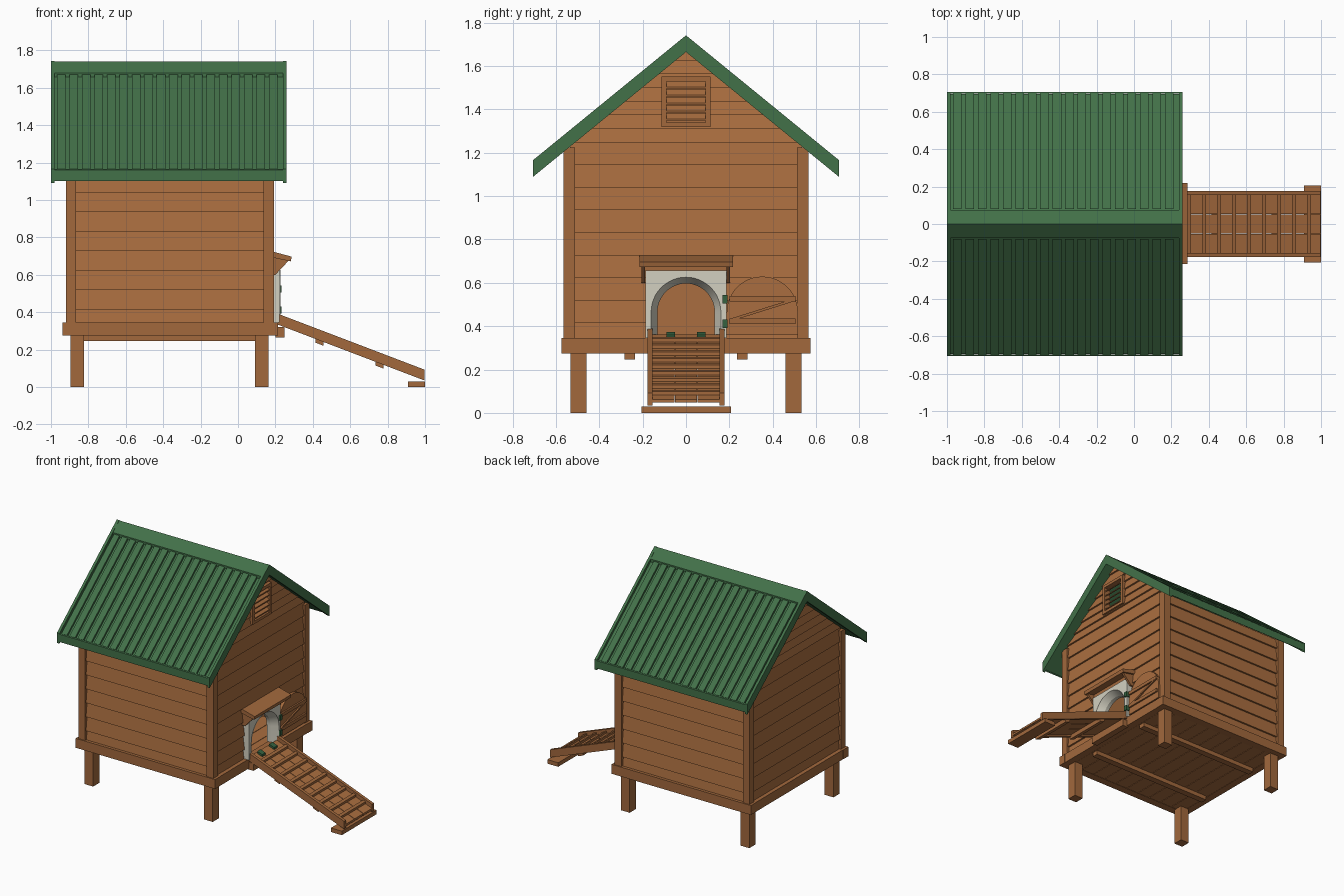
import bpy, bmesh, math
from mathutils import Vector

if "Cube" in bpy.data.objects:
    bpy.data.objects.remove(bpy.data.objects["Cube"])


def material(name, rgb):
    m = bpy.data.materials.new(name)
    m.diffuse_color = (*rgb, 1)
    m.use_nodes = True
    m.node_tree.nodes["Principled BSDF"].inputs["Base Color"].default_value = m.diffuse_color
    return m


WOOD = material("warm wood", (0.40, 0.155, 0.050))
TRIM = material("trim wood", (0.36, 0.140, 0.046))
GREEN = material("roof green", (0.055, 0.165, 0.066))
HINGE = material("hinge green", (0.035, 0.120, 0.050))
CREAM = material("cream paint", (0.65, 0.63, 0.53))


def finish(name, bm, mat):
    bmesh.ops.recalc_face_normals(bm, faces=bm.faces)
    me = bpy.data.meshes.new(name)
    bm.to_mesh(me)
    bm.free()
    me.materials.append(mat)
    ob = bpy.data.objects.new(name, me)
    bpy.context.collection.objects.link(ob)
    return ob


def prism_bm(pts, axis, a, b):
    """Extrude a 2D outline along x (points are y,z) or y (points are x,z)."""
    bm = bmesh.new()
    put = (lambda p, t: (t, p[0], p[1])) if axis == 'x' else (lambda p, t: (p[0], t, p[1]))
    lo = [bm.verts.new(put(p, a)) for p in pts]
    hi = [bm.verts.new(put(p, b)) for p in pts]
    bm.faces.new(lo)
    bm.faces.new(hi[::-1])
    n = len(pts)
    for i in range(n):
        bm.faces.new((lo[i], lo[(i + 1) % n], hi[(i + 1) % n], hi[i]))
    return bm


def prism(name, pts, axis, a, b, mat):
    return finish(name, prism_bm(pts, axis, a, b), mat)


def box(name, x0, x1, y0, y1, z0, z1, mat):
    return prism(name, [(x0, z0), (x1, z0), (x1, z1), (x0, z1)], 'y', y0, y1, mat)


def arch(r, cy=0.0, base=0.345, cz=0.465, n=24):
    arc = [(cy - r * math.cos(math.pi * i / n), cz + r * math.sin(math.pi * i / n)) for i in range(n + 1)]
    return [(cy - r, base)] + arc + [(cy + r, base)]


def cut(ob, cutter):
    mod = ob.modifiers.new("opening", 'BOOLEAN')
    mod.operation, mod.solver, mod.object = 'DIFFERENCE', 'EXACT', cutter
    bpy.context.view_layer.objects.active = ob
    bpy.ops.object.modifier_apply(modifier=mod.name)
    bpy.data.objects.remove(cutter)


# Lapped siding: sawtooth outline, out = outer face, sign = outward direction
LAPS = [0.31 + 0.1042 * i for i in range(10)]


def siding(out, sign, laps):
    pts = [(out - sign * 0.035, laps[-1]), (out - sign * 0.035, laps[0])]
    for lo, hi in zip(laps, laps[1:]):
        pts += [(out, lo), (out - sign * 0.013, hi)]
    return pts


for s, label in ((-1, "front"), (1, "back")):
    prism(label + "_wall", siding(s * 0.556, s, LAPS[:9] + [1.22]), 'x', -0.88, 0.155, WOOD)

PITCH = 0.816
gable_laps = LAPS + [LAPS[-1] + 0.0632 * i for i in range(1, 8)]
for out, s, label in ((0.186, 1, "entrance"), (-0.911, -1, "rear")):
    bm = prism_bm(siding(out, s, gable_laps), 'y', -0.535, 0.535)
    for side in (-1, 1):
        bmesh.ops.bisect_plane(bm, geom=bm.verts[:] + bm.edges[:] + bm.faces[:], plane_co=(0, 0, 1.685),
                               plane_no=Vector((0, side * PITCH, 1)).normalized(), clear_outer=True)
        bmesh.ops.holes_fill(bm, edges=[e for e in bm.edges if e.is_boundary], sides=0)
    wall = finish(label + "_gable_wall", bm, WOOD)
    if s == 1:
        cut(wall, prism("door_cutter", arch(0.155, base=0.33), 'x', 0.1, 0.3, WOOD))
        cut(wall, box("vent_cutter", 0.1, 0.3, -0.092, 0.092, 1.338, 1.532, WOOD))

# Corner posts and legs
for s in (-1, 1):
    for x0, x1, lx in ((-0.92, -0.865, -0.895), (0.136, 0.193, 0.092)):
        box("corner_post", x0, x1, *sorted((s * 0.512, s * 0.566)), 0.34, 1.225, TRIM)
        box("leg", lx, lx + 0.072, *sorted((s * 0.46, s * 0.532)), 0, 0.285, TRIM)
    # Base frame and floor runners
    box("base_side_beam", -0.938, 0.213, *sorted((s * 0.515, s * 0.574)), 0.275, 0.345, TRIM)
    box("floor_runner", -0.87, 0.145, s * 0.26 - 0.024, s * 0.26 + 0.024, 0.246, 0.278, TRIM)
box("base_rear_beam", -0.936, -0.88, -0.515, 0.515, 0.275, 0.345, TRIM)
box("base_entrance_beam", 0.155, 0.211, -0.515, 0.515, 0.275, 0.345, TRIM)
for i in range(10):
    x = -0.88 + 0.1035 * i
    box("floor_plank", x, x + 0.1, -0.52, 0.52, 0.277, 0.305, WOOD)


# Roof: pieces follow the slope, top/bottom are heights measured at the ridge
def roof_part(name, x0, x1, y0, y1, top, bottom):
    for s in (-1, 1):
        pts = [(s * y0, top - PITCH * y0), (s * y1, top - PITCH * y1),
               (s * y1, bottom - PITCH * y1), (s * y0, bottom - PITCH * y0)]
        prism(name, pts, 'x', x0, x1, GREEN)


roof_part("roof_panel", -0.98, 0.24, 0, 0.695, 1.718, 1.675)
roof_part("ridge_cap", -0.98, 0.24, 0, 0.075, 1.74, 1.70)
roof_part("eave_trim", -0.98, 0.24, 0.698, 0.705, 1.735, 1.678)
for x in (-1.0, 0.24):
    roof_part("barge_board", x, x + 0.02, 0, 0.705, 1.742, 1.665)
RIBS = 18
for i in range(RIBS):
    x = -0.968 + i * 1.2 / RIBS
    roof_part("roof_rib", x, x + 0.046, 0.08, 0.70, 1.737, 1.71)

# Gable vent: frame and tilted slats
for s in (-1, 1):
    box("vent_frame_side", 0.15, 0.2, *sorted((s * 0.09, s * 0.112)), 1.318, 1.552, TRIM)
for z in (1.318, 1.53):
    box("vent_frame_rail", 0.15, 0.2, -0.09, 0.09, z, z + 0.022, TRIM)
for i in range(5):
    z = 1.348 + 0.037 * i
    prism("vent_slat", [(0.195, z), (0.195, z + 0.008), (0.16, z + 0.034), (0.16, z + 0.026)], 'y', -0.092, 0.092, WOOD)

# Doorway: cream surround and bevelled arch lining
prism("door_surround", [(-0.188, 0.345), (-0.188, 0.657), (0.186, 0.657), (0.186, 0.345)] + arch(0.16)[::-1],
      'x', 0.17, 0.222, CREAM)
bm = bmesh.new()
rings = [[bm.verts.new((x, y, z)) for y, z in arch(r)]
         for r, x in ((0.161, 0.226), (0.132, 0.175), (0.132, 0.145), (0.161, 0.145))]
for a, b in zip(rings, rings[1:] + rings[:1]):
    for i in range(len(a) - 1):
        bm.faces.new((a[i], a[i + 1], b[i + 1], b[i]))
for k in (0, -1):
    bm.faces.new([r[k] for r in rings])
lining = finish("arch_lining", bm, CREAM)
bpy.context.view_layer.objects.active = lining
lining.select_set(True)
bpy.ops.object.shade_smooth_by_angle(angle=math.radians(25))

# Hood over the doorway
prism("door_hood", [(0.17, 0.695), (0.282, 0.672), (0.287, 0.697), (0.17, 0.728)], 'y', -0.214, 0.218, TRIM)
box("hood_beam", 0.17, 0.215, -0.195, 0.195, 0.657, 0.7, TRIM)
for y in (-0.205, 0.188):
    prism("hood_bracket", [(0.17, 0.60), (0.2, 0.60), (0.275, 0.68), (0.17, 0.70)], 'y', y, y + 0.016, TRIM)

# Open door with braces and hinges
prism("door_leaf", arch(0.164, cy=0.352, base=0.36), 'x', 0.184, 0.205, WOOD)
for z in (0.41, 0.515):
    prism("door_batten", [(0.2, z), (0.505, z), (0.505, z + 0.025), (0.2, z + 0.025)], 'x', 0.2, 0.217, TRIM)
prism("door_brace", [(0.205, 0.435), (0.245, 0.435), (0.5, 0.515), (0.46, 0.515)], 'x', 0.2, 0.215, TRIM)
for z in (0.392, 0.505):
    box("door_hinge", 0.2, 0.232, 0.168, 0.192, z, z + 0.038, HINGE)


# Ramp: offsets are heights relative to the rail top
def ramp_part(name, x0, x1, y0, y1, up, low, mat=WOOD):
    def h(x):
        return 0.392 - 0.381 * (x - 0.212)
    prism(name, [(x0, h(x0) + low), (x1, h(x1) + low), (x1, h(x1) + up), (x0, h(x0) + up)], 'y', y0, y1, mat)


for s in (-1, 1):
    ramp_part("ramp_rail", 0.212, 0.998, *sorted((s * 0.154, s * 0.177)), 0, -0.058, TRIM)
    ramp_part("ramp_hinge", 0.222, 0.262, s * 0.07 - 0.02, s * 0.07 + 0.02, -0.014, -0.03, HINGE)
for y in (-0.154, -0.05, 0.054):
    ramp_part("ramp_board", 0.212, 0.998, y, y + 0.1, -0.03, -0.045)
for i in range(9):
    x = 0.285 + 0.08 * i
    ramp_part("ramp_rung", x, x + 0.02, -0.154, 0.154, -0.014, -0.032, TRIM)
for x in (0.415, 0.735):
    ramp_part("ramp_under_cleat", x, x + 0.042, -0.165, 0.165, -0.045, -0.078, TRIM)
box("ramp_foot", 0.91, 1.0, -0.205, 0.207, 0, 0.03, TRIM)
box("ramp_ledge", 0.2, 0.248, -0.172, 0.172, 0.266, 0.32, TRIM)
